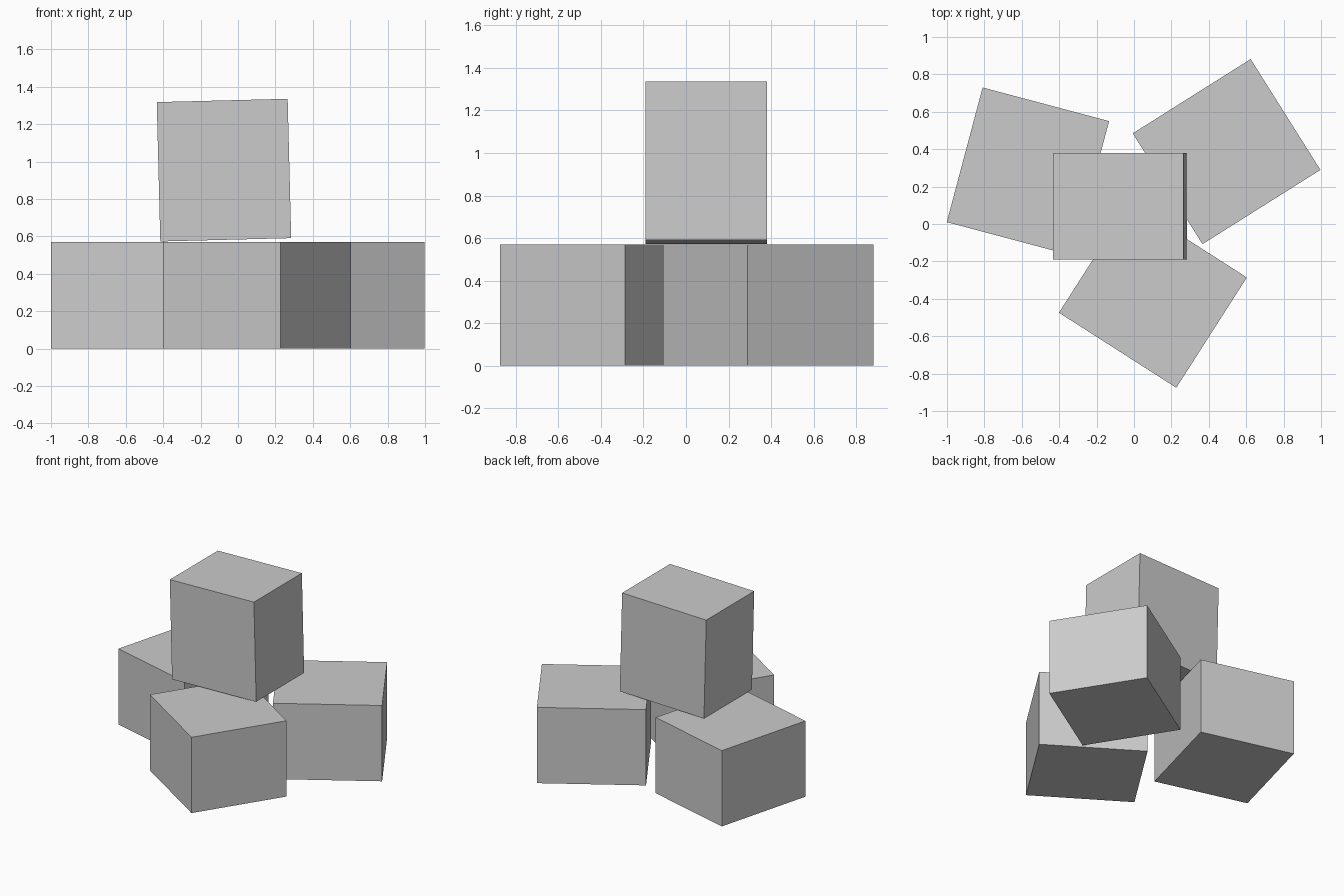
import bpy
from math import radians

if "Cube" in bpy.data.objects:
    bpy.data.objects.remove(bpy.data.objects["Cube"])

L, W, H = 0.745, 0.70, 0.57  # every block is the same box, differently placed


def block(name, size, centre, rotation):
    bpy.ops.mesh.primitive_cube_add(size=1, location=centre)
    ob = bpy.context.object
    ob.name = name
    ob.scale = size
    bpy.ops.object.transform_apply(location=False, rotation=False, scale=True)
    ob.rotation_euler = [radians(a) for a in rotation]
    return ob


# three blocks lying on the ground
for name, x, y, angle in (
    ("left_block", -0.567, 0.280, 75.1),
    ("right_block", 0.495, 0.387, 32.2),
    ("front_block", 0.101, -0.380, -32.6),
):
    block(name, (L, W, H), (x, y, H / 2), (0, 0, angle))

# slightly tilted block stacked on top, standing on end
block("top_block", (W, H, L), (-0.075, 0.095, 0.954), (0, -1.45, 0))
